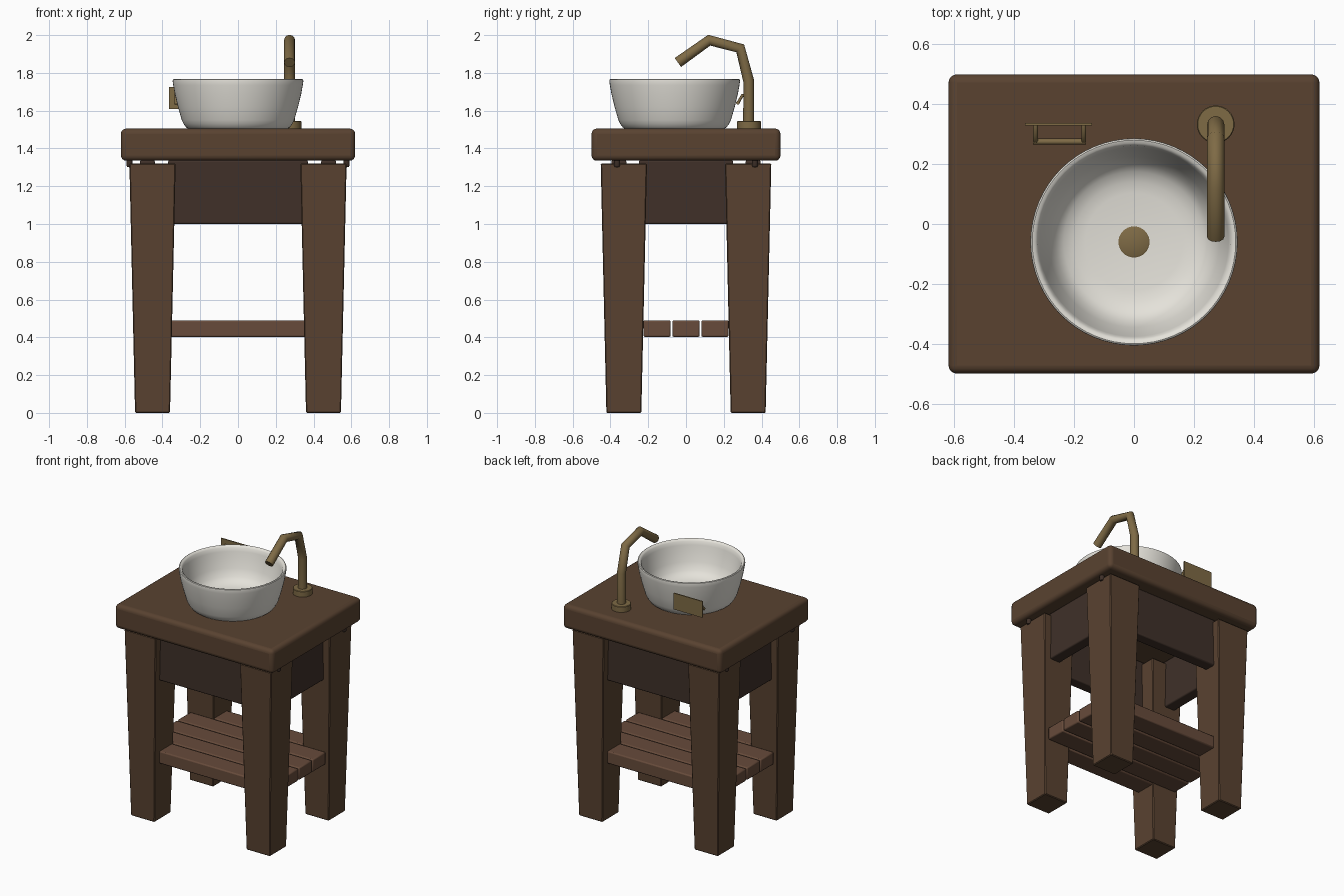
import bpy, bmesh, math
from mathutils import Vector

if "Cube" in bpy.data.objects:
    bpy.data.objects.remove(bpy.data.objects["Cube"])


def material(name, rgb):
    m = bpy.data.materials.new(name)
    m.diffuse_color = (*rgb, 1)
    m.use_nodes = True
    m.node_tree.nodes["Principled BSDF"].inputs["Base Color"].default_value = m.diffuse_color
    return m


WOOD = material("brown_wood", (0.10, 0.055, 0.03))
SLAT = material("slat_wood", (0.135, 0.07, 0.043))
DARK = material("dark_wood", (0.05, 0.03, 0.022))
BRASS = material("aged_brass", (0.21, 0.145, 0.06))
WHITE = material("ceramic", (0.78, 0.76, 0.70))


def finish(name, bm, mat, bevel=0, segments=2, smooth=True):
    bmesh.ops.recalc_face_normals(bm, faces=bm.faces)
    me = bpy.data.meshes.new(name)
    bm.to_mesh(me)
    bm.free()
    ob = bpy.data.objects.new(name, me)
    bpy.context.collection.objects.link(ob)
    me.materials.append(mat)
    if bevel:
        mod = ob.modifiers.new("soft_edges", "BEVEL")
        mod.width, mod.segments = bevel, segments
    if smooth:
        bpy.ops.object.select_all(action="DESELECT")
        ob.select_set(True)
        bpy.context.view_layer.objects.active = ob
        bpy.ops.object.shade_smooth_by_angle(angle=math.radians(35))
    return ob


def box(name, lo, hi, mat, bevel=0, segments=2):
    bm = bmesh.new()
    bmesh.ops.create_cube(bm, size=1)
    for v in bm.verts:
        v.co = [(a + b) / 2 + c * (b - a) for a, b, c in zip(lo, hi, v.co)]
    return finish(name, bm, mat, bevel, segments, smooth=bevel > 0)


def lathe(name, profile, centre, mat, steps=48):
    bm = bmesh.new()
    verts = [bm.verts.new((r, 0, z)) for r, z in profile]
    edges = [bm.edges.new(p) for p in zip(verts, verts[1:])]
    bmesh.ops.spin(bm, geom=verts + edges, cent=(0, 0, 0), axis=(0, 0, 1),
                   angle=math.tau, steps=steps, use_duplicate=False)
    bmesh.ops.remove_doubles(bm, verts=bm.verts, dist=1e-5)
    bmesh.ops.translate(bm, verts=bm.verts, vec=centre)
    return finish(name, bm, mat)


def pipe(name, points, radius, mat):
    cu = bpy.data.curves.new(name, "CURVE")
    cu.dimensions = "3D"
    cu.bevel_depth, cu.bevel_resolution, cu.use_fill_caps = radius, 4, True
    sp = cu.splines.new("POLY")
    sp.points.add(len(points) - 1)
    for p, co in zip(sp.points, points):
        p.co = (*co, 1)
    sp.use_smooth = True
    ob = bpy.data.objects.new(name, cu)
    bpy.context.collection.objects.link(ob)
    cu.materials.append(mat)
    return ob


# Thick table top
box("table_top", (-0.62, -0.5, 1.335), (0.62, 0.5, 1.505), WOOD, 0.028, 4)

# Tapered legs and the small pegs under the top
for sx, xn in ((-1, "left"), (1, "right")):
    for sy, yn in ((-1, "front"), (1, "back")):
        bm = bmesh.new()
        bmesh.ops.create_cube(bm, size=2)
        for v in bm.verts:
            h, z = (0.1225, 1.32) if v.co.z > 0 else (0.0925, 0)
            v.co = (sx * 0.4525 + v.co.x * h, sy * 0.329 + v.co.y * h, z)
        finish(f"{yn}_{xn}_leg", bm, WOOD, 0.005, 1, smooth=False)
        lathe(f"{yn}_{xn}_peg", [(0, 1.3), (0.012, 1.302), (0.016, 1.31), (0.016, 1.34), (0, 1.34)],
              (sx * 0.575, sy * 0.365, 0), DARK, 16)

# Apron panels between the legs
for s, yn, xn in ((-1, "front", "left"), (1, "back", "right")):
    y0, y1 = sorted((s * 0.395, s * 0.315))
    box(f"{yn}_apron", (-0.37, y0, 1.0), (0.37, y1, 1.337), DARK, 0.008)
    x0, x1 = sorted((s * 0.52, s * 0.44))
    box(f"{xn}_apron", (x0, -0.25, 1.0), (x1, 0.25, 1.337), DARK, 0.008)

# Shelf slats, the outer two fitting between the legs
for i in range(-2, 3):
    half = 0.36 if abs(i) == 2 else 0.53
    box(f"shelf_slat_{i + 3}", (-half, i * 0.153 - 0.072, 0.402),
        (half, i * 0.153 + 0.072, 0.49), SLAT, 0.008)

# Vessel basin and drain
lathe("basin", [(0, 1.503), (0.262, 1.503), (0.275, 1.512), (0.288, 1.53), (0.298, 1.55),
                (0.318, 1.62), (0.335, 1.69), (0.343, 1.735), (0.346, 1.755), (0.345, 1.764),
                (0.340, 1.767), (0.330, 1.764), (0.322, 1.755), (0.316, 1.73), (0.305, 1.69),
                (0.285, 1.625), (0.262, 1.575), (0.235, 1.55), (0.2, 1.537), (0.163, 1.53),
                (0, 1.53)], (0, -0.06, 0), WHITE, 64)
lathe("drain", [(0, 1.525), (0.052, 1.525), (0.052, 1.535), (0.047, 1.538), (0, 1.538)],
      (0, -0.06, 0), BRASS, 32)

# Faucet with bent spout
FX = 0.273
lathe("faucet_base", [(0, 1.5), (0.063, 1.5), (0.063, 1.542), (0.06, 1.545), (0, 1.545)],
      (FX, 0.333, 0), BRASS, 32)
pipe("faucet_spout", [(FX, 0.332, 1.53), (FX, 0.332, 1.757), (FX, 0.287, 1.93),
                      (FX, 0.123, 1.973), (FX, -0.043, 1.855)], 0.029, BRASS)

# Small holder behind the basin: plate, two arms and a bar
box("holder_plate", (-0.365, 0.329, 1.61), (-0.14, 0.337, 1.725), BRASS)
for x, side in ((-0.329, "left"), (-0.168, "right")):
    pipe(f"holder_{side}_arm", [(x, 0.333, 1.685), (x, 0.298, 1.68), (x, 0.274, 1.64)], 0.008, BRASS)
pipe("holder_bar", [(-0.337, 0.275, 1.642), (-0.16, 0.275, 1.642)], 0.01, BRASS)
